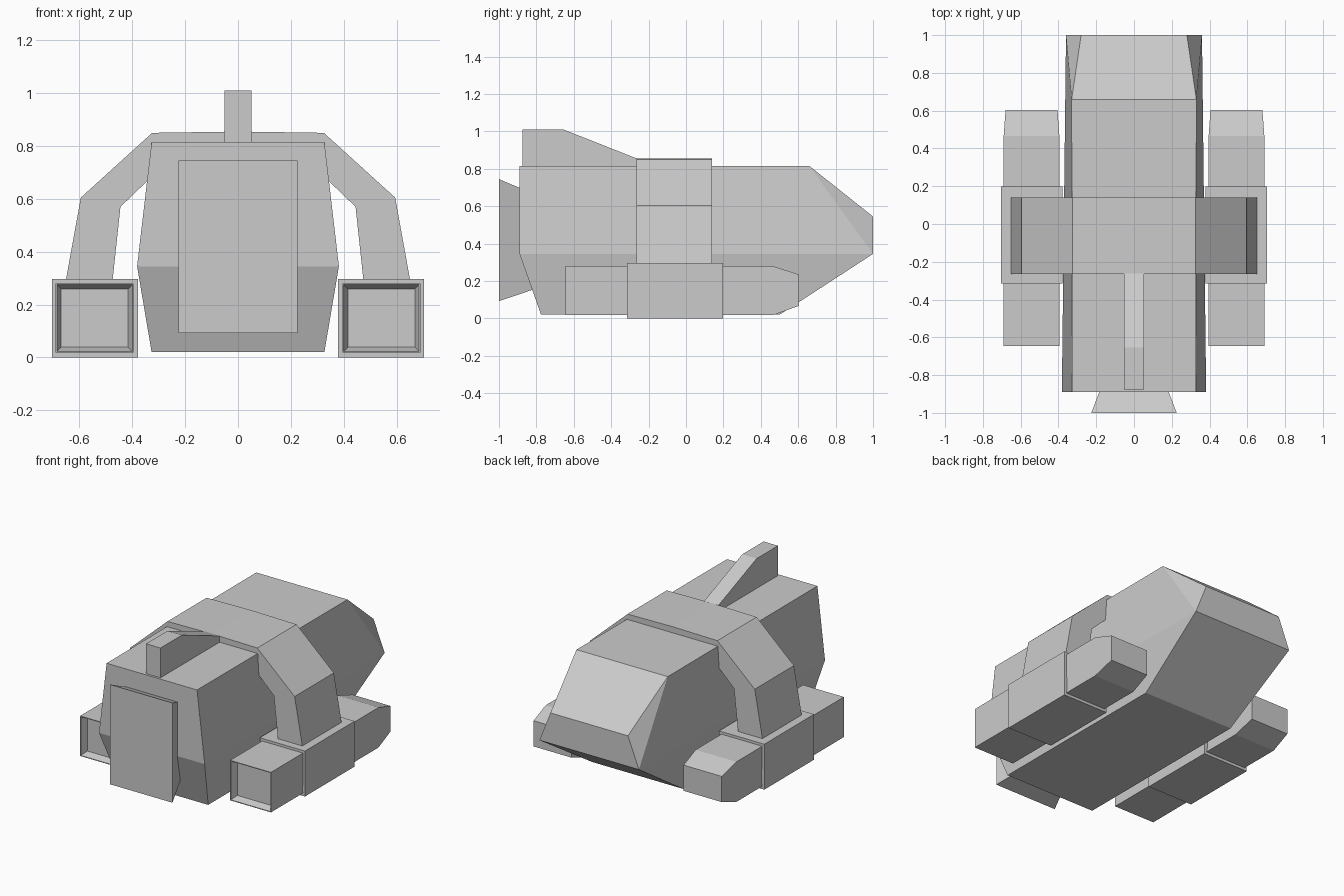
import bpy, bmesh

if "Cube" in bpy.data.objects:
    bpy.data.objects.remove(bpy.data.objects["Cube"])


def prism(name, left, right, side_faces=None, mirror=False, inset=None):
    """Join two matching loops of points; side_faces splits the end caps."""
    bm = bmesh.new()
    a = [bm.verts.new(p) for p in left]
    b = [bm.verts.new(p) for p in right]
    n = len(a)
    for loop in (a, b):
        for f in side_faces or [range(n)]:
            bm.faces.new([loop[i] for i in f])
    for i in range(n):
        bm.faces.new((a[i], a[(i + 1) % n], b[(i + 1) % n], b[i]))
    bmesh.ops.recalc_face_normals(bm, faces=bm.faces)
    if inset:
        # sunken opening on the -y face
        face = min(bm.faces, key=lambda f: f.calc_center_median().y)
        bmesh.ops.inset_region(bm, faces=[face], thickness=0.007)
        bmesh.ops.inset_region(bm, faces=[face], thickness=inset[0], depth=-inset[1])
    me = bpy.data.meshes.new(name)
    bm.to_mesh(me)
    bm.free()
    ob = bpy.data.objects.new(name, me)
    bpy.context.collection.objects.link(ob)
    if mirror:
        m = ob.modifiers.new("Mirror", "MIRROR")
        axis = bpy.data.objects.get("mirror_centre")
        if axis:
            m.mirror_object = axis
    return ob


def symmetric(name, profile, side_faces=None):
    """Profile of (half width, y, z) points spanned across x = 0."""
    return prism(name, [(-x, y, z) for x, y, z in profile], profile, side_faces)


# Fuselage
hull = [(0.327, -0.89, 0.815), (0.33, 0.66, 0.815), (0.28, 1.0, 0.545), (0.36, 1.0, 0.345),
        (0.327, 0.5, 0.02), (0.327, -0.775, 0.02), (0.382, -0.89, 0.345)]
symmetric("fuselage", hull, [(0, 1, 3, 6), (1, 2, 3), (3, 4, 5, 6)])

# Flared panel at the -y end
symmetric("end_hatch", [(0.226, -1.0, 0.745), (0.226, -1.0, 0.093),
                        (0.15, -0.8, 0.16), (0.15, -0.8, 0.66)])

# Tail fin
symmetric("tail_fin", [(0.052, y, z) for y, z in
                       [(-0.875, 0.8), (-0.875, 1.01), (-0.655, 1.01), (-0.262, 0.855), (-0.262, 0.8)]])

# Arch carrying the pods
half = [(0.325, 0.85), (0.595, 0.605), (0.652, 0.29), (0.475, 0.29), (0.445, 0.57), (0.31, 0.7)]
arch = [(0, 0.855)] + half + [(-x, z) for x, z in reversed(half)]
prism("support_arch", [(x, -0.265, z) for x, z in arch], [(x, 0.14, z) for x, z in arch])

# Side pods with tapered rear and sunken front opening
pod = [(-0.645, 0.28), (0.465, 0.28), (0.603, 0.235), (0.603, 0.067), (0.465, 0.018), (-0.645, 0.018)]
taper = [0, 0, 0.01, 0.01, 0, 0]
prism("side_pod", [(0.395 + t, y, z) for (y, z), t in zip(pod, taper)],
      [(0.69 - t, y, z) for (y, z), t in zip(pod, taper)], mirror=True, inset=(0.022, 0.045))

# Wider collar around each pod
ring = [(-0.315, 0.297), (0.198, 0.297), (0.198, 0), (-0.315, 0)]
prism("pod_collar", [(0.378, y, z) for y, z in ring], [(0.705, y, z) for y, z in ring], mirror=True)
